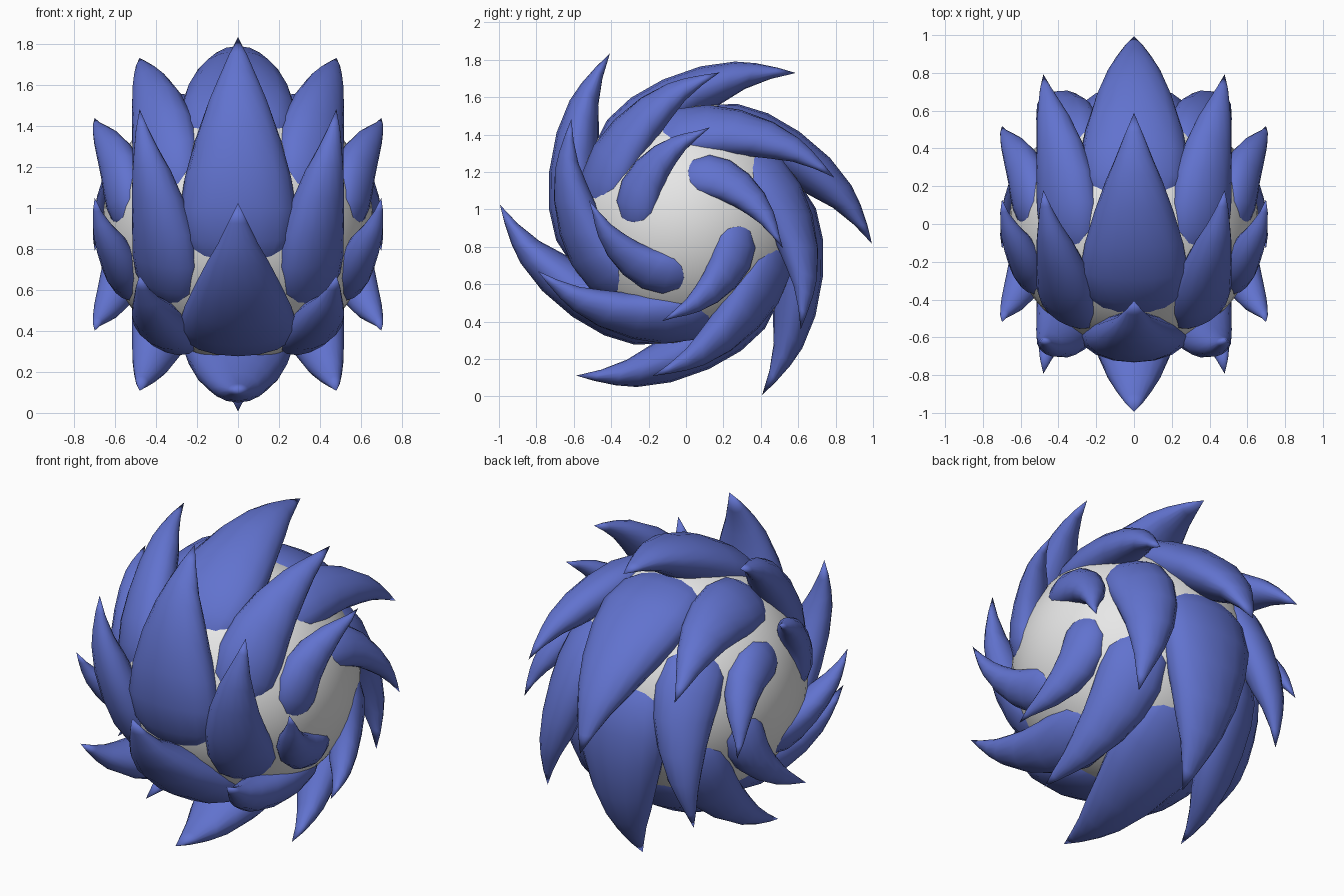
import bpy, bmesh
from math import sin, cos, pi, radians
from mathutils import Vector

default = bpy.data.objects.get("Cube")
if default:
    bpy.data.objects.remove(default)

CENTRE = Vector((0, 0, 0.92))


def material(name, colour):
    mat = bpy.data.materials.new(name)
    mat.use_nodes = True
    mat.diffuse_color = (*colour, 1)
    mat.node_tree.nodes["Principled BSDF"].inputs["Base Color"].default_value = (*colour, 1)
    return mat


blue = material("spike blue", (0.12, 0.17, 0.62))
grey = material("ball pale grey", (0.8, 0.8, 0.8))

# Spike profile from tip to root: position, outer height, half width, half thickness
PROFILE = [
    (0.06, 0.92, 0.05, 0.035), (0.13, 0.84, 0.10, 0.075),
    (0.20, 0.76, 0.15, 0.115), (0.32, 0.60, 0.21, 0.14),
    (0.47, 0.43, 0.26, 0.15), (0.62, 0.31, 0.285, 0.14),
    (0.76, 0.21, 0.27, 0.12), (0.88, 0.08, 0.21, 0.08),
    (0.96, -0.04, 0.12, 0.04)]


def spike(name, tip_angle, side, ring):
    """Curved thorn swept around the x axis, hugging the ball at its root."""
    bm = bmesh.new()

    def frame(s):
        lon = radians(tip_angle + ring["span"] * s)
        lat = radians(ring["tip_lat"] + (ring["root_lat"] - ring["tip_lat"]) * s ** 0.6)
        out = Vector((side * sin(lat), cos(lat) * cos(lon), cos(lat) * sin(lon)))
        across = Vector((side * cos(lat), -sin(lat) * cos(lon), -sin(lat) * sin(lon)))
        return out, across

    def height(f):
        return ring["floor"] + (ring["tip"] - ring["floor"]) * f

    sides = 16
    loops = []
    for s, f, w, t in PROFILE:
        out, across = frame(s)
        w, t = w * ring["width"], t * ring["thick"]
        loops.append([bm.verts.new(CENTRE + out * (height(f) - t + t * cos(a)) + across * w * sin(a))
                      for a in (2 * pi * i / sides for i in range(sides))])
    tip = bm.verts.new(CENTRE + frame(0)[0] * ring["tip"])
    root = bm.verts.new(CENTRE + frame(1)[0] * 0.56)
    for i in range(sides):
        j = (i + 1) % sides
        bm.faces.new((tip, loops[0][i], loops[0][j]))
        bm.faces.new((root, loops[-1][j], loops[-1][i]))
        for a, b in zip(loops, loops[1:]):
            bm.faces.new((a[i], b[i], b[j], a[j]))
    bmesh.ops.recalc_face_normals(bm, faces=bm.faces)
    for face in bm.faces:
        face.smooth = True
    mesh = bpy.data.meshes.new(name)
    bm.to_mesh(mesh)
    bm.free()
    mesh.materials.append(blue)
    bpy.context.collection.objects.link(bpy.data.objects.new(name, mesh))


# Ball
bpy.ops.mesh.primitive_uv_sphere_add(segments=48, ring_count=24, radius=0.66, location=CENTRE)
ball = bpy.context.object
ball.name = "ball"
ball.data.materials.append(grey)
bpy.ops.object.shade_smooth()

# Rings of spikes: one in the middle, two mirrored to each side
RINGS = [
    dict(name="middle_spike", sides=(1,), count=6, start=54, span=96, tip=1.0, floor=0.62,
         tip_lat=0, root_lat=0, width=1.0, thick=1.0),
    dict(name="inner_spike", sides=(1, -1), count=6, start=17.5, span=100, tip=0.96, floor=0.63,
         tip_lat=30, root_lat=36, width=0.64, thick=0.8),
    dict(name="outer_spike", sides=(1, -1), count=4, start=76, span=112, tip=0.88, floor=0.65,
         tip_lat=52.6, root_lat=65, width=0.44, thick=0.65)]

for ring in RINGS:
    for side in ring["sides"]:
        label = "" if len(ring["sides"]) == 1 else ("_left" if side > 0 else "_right")
        for k in range(ring["count"]):
            spike(f"{ring['name']}{label}_{k + 1}", ring["start"] + 360 / ring["count"] * k, side, ring)
